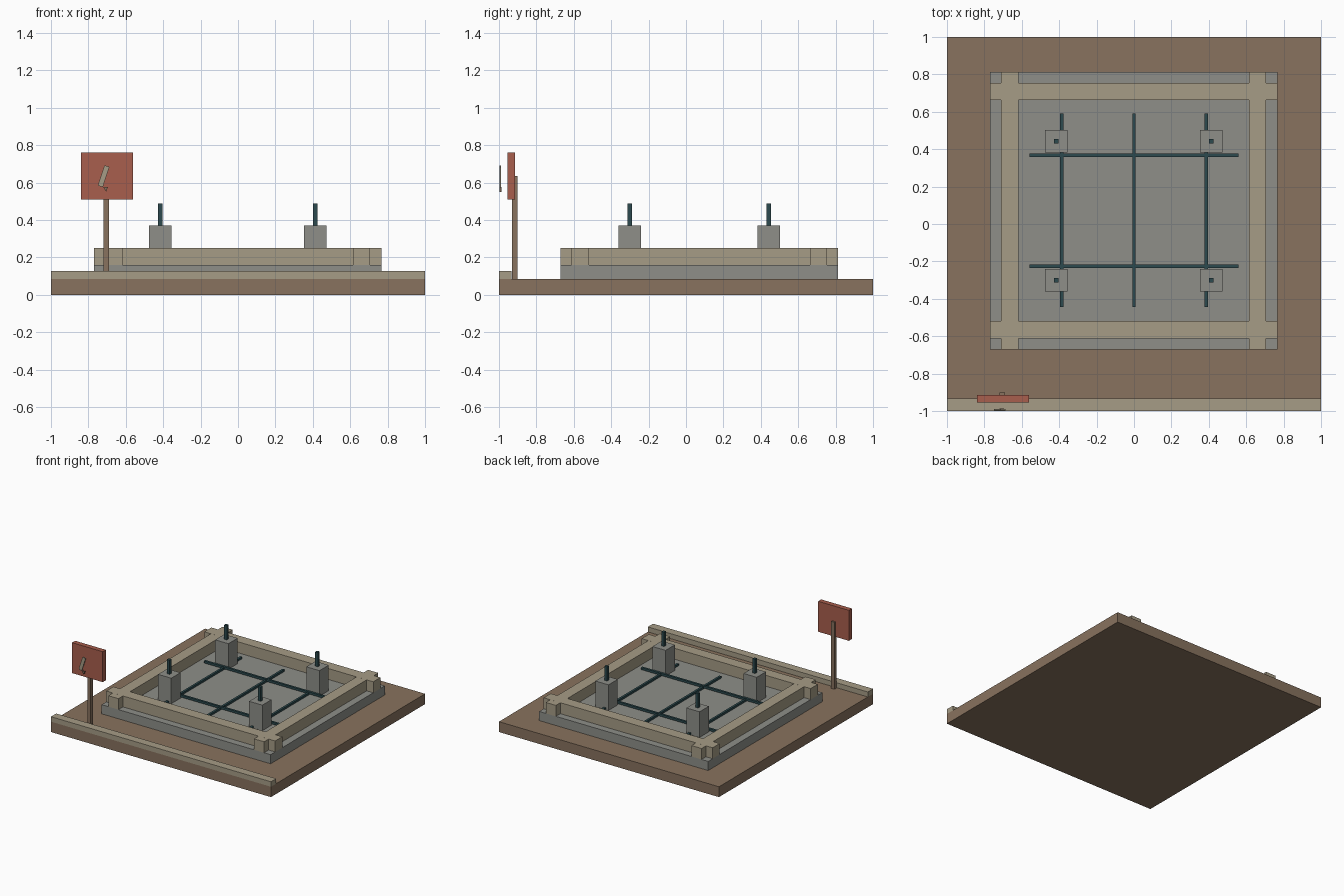
import bpy
from mathutils import Vector

cube = bpy.data.objects.get("Cube")
if cube:
    bpy.data.objects.remove(cube, do_unlink=True)


def material(name, rgb):
    """Flat colour from sRGB 0-255 values."""
    col = [((c / 255 + 0.055) / 1.055) ** 2.4 for c in rgb] + [1]
    m = bpy.data.materials.new(name)
    m.use_nodes = True
    m.diffuse_color = col
    bsdf = m.node_tree.nodes["Principled BSDF"]
    bsdf.inputs["Base Color"].default_value = col
    bsdf.inputs["Roughness"].default_value = 0.9
    return m


earth = material("earth brown", (136, 114, 94))
timber = material("pale timber", (166, 156, 134))
concrete = material("concrete grey", (142, 143, 137))
steel = material("dark steel", (44, 74, 78))
red = material("sign red", (168, 94, 77))


def prism(name, outline, y0, y1, mat):
    """Extrude an (x, z) outline from y0 to y1."""
    n = len(outline)
    verts = [(x, y, z) for y in (y0, y1) for x, z in outline]
    faces = [list(range(n)), list(range(2 * n - 1, n - 1, -1))]
    faces += [(i, i + n, (i + 1) % n + n, (i + 1) % n) for i in range(n)]
    mesh = bpy.data.meshes.new(name)
    mesh.from_pydata(verts, [], faces)
    mesh.materials.append(mat)
    ob = bpy.data.objects.new(name, mesh)
    bpy.context.collection.objects.link(ob)
    return ob


def box(name, x, y, z, mat):
    """Box from (min, max) ranges."""
    outline = [(x[0], z[0]), (x[1], z[0]), (x[1], z[1]), (x[0], z[1])]
    return prism(name, outline, y[0], y[1], mat)


def around(c, half):
    return (c - half, c + half)


GROUND, SLAB = 0.085, 0.16
SPAN_X, SPAN_Y = (-0.77, 0.766), (-0.67, 0.812)

# Ground, kerb and foundation slab
box("ground", (-1, 1), (-1, 1), (0, GROUND), earth)
box("front_kerb", (-1, 1), (-1, -0.932), (GROUND, 0.126), timber)
box("foundation_slab", SPAN_X, SPAN_Y, (GROUND, SLAB), concrete)

# Formwork beams crossing at the corners
for side, y in (("front", -0.565), ("back", 0.708)):
    box(side + "_beam", SPAN_X, around(y, 0.046), (SLAB, 0.25), timber)
for side, x in (("right", -0.664), ("left", 0.66)):
    box(side + "_beam", around(x, 0.046), SPAN_Y, (SLAB, 0.2499), timber)

# Reinforcement grid
for i, x in enumerate((-0.386, 0, 0.386)):
    box(f"long_rebar_{i}", around(x, 0.009), (-0.445, 0.592), (SLAB, 0.177), steel)
for i, y in enumerate((-0.225, 0.367)):
    box(f"cross_rebar_{i}", (-0.56, 0.56), around(y, 0.009), (0.166, 0.184), steel)

# Column stubs with starter bars
for side, x in (("right", -0.415), ("left", 0.413)):
    for end, y in (("front", -0.3), ("back", 0.442)):
        box(f"{end}_{side}_stub", around(x, 0.06), around(y, 0.06), (SLAB, 0.37), concrete)
        box(f"{end}_{side}_starter", around(x, 0.012), around(y, 0.012), (0.37, 0.487), steel)

# Warning sign
box("sign_post", around(-0.704, 0.015), (-0.93, -0.9), (GROUND, 0.635), earth)
box("sign_board", (-0.84, -0.561), (-0.955, -0.915), (0.51, 0.76), red)

# Slanted mark with a small tip in front of the board
a, b = Vector((-0.736, 0.58)), Vector((-0.701, 0.688))
side = (b - a).orthogonal().normalized() * 0.014
prism("sign_mark", [a - side, a + side, b + side, b - side], -0.998, -0.988, timber)
prism("sign_mark_tip", [(-0.72, 0.576), (-0.705, 0.55), (-0.696, 0.576)], -0.998, -0.986, earth)

# Consistent outward normals
import bmesh
for ob in bpy.context.collection.objects:
    if ob.type == "MESH":
        bm = bmesh.new()
        bm.from_mesh(ob.data)
        bmesh.ops.recalc_face_normals(bm, faces=bm.faces)
        bm.to_mesh(ob.data)
        bm.free()
